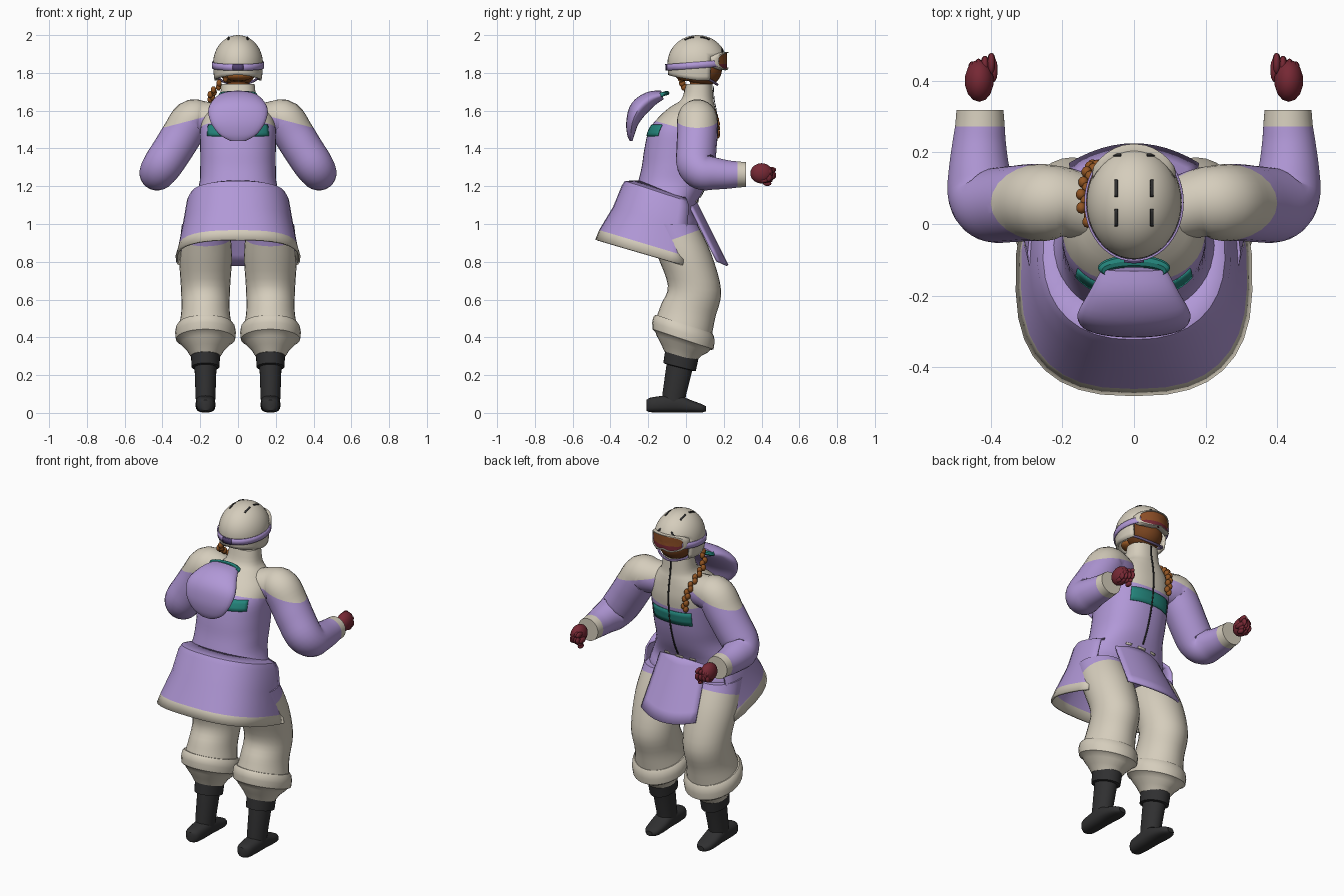
import bpy, bmesh, math
from mathutils import Vector

if "Cube" in bpy.data.objects:
    bpy.data.objects.remove(bpy.data.objects["Cube"])

def mat(name, r, g, b):
    m = bpy.data.materials.new(name)
    m.diffuse_color = [((c / 255 + .055) / 1.055) ** 2.4 for c in (r, g, b)] + [1]
    m.use_nodes = True
    m.node_tree.nodes["Principled BSDF"].inputs["Base Color"].default_value = m.diffuse_color
    return m

CREAM = mat("cream", 213, 205, 188)
PURPLE = mat("lilac", 177, 152, 215)
TEAL = mat("teal", 36, 133, 124)
RED = mat("burgundy", 118, 40, 52)
BLACK = mat("charcoal", 48, 48, 49)
HAIR = mat("hair_brown", 146, 85, 35)
SKIN = mat("skin_brown", 118, 66, 30)
VIOLET = mat("dark_violet", 82, 66, 112)
LENS = mat("amber_lens", 140, 78, 38)

def finish(name, bm, mats, angle=40):
    bmesh.ops.recalc_face_normals(bm, faces=bm.faces)
    me = bpy.data.meshes.new(name)
    bm.to_mesh(me)
    bm.free()
    for m in mats:
        me.materials.append(m)
    me.shade_smooth()
    me.set_sharp_from_angle(angle=math.radians(angle))
    ob = bpy.data.objects.new(name, me)
    bpy.context.collection.objects.link(ob)
    return ob

def spline(rows, k=4):
    """Catmull-Rom densify a list of number tuples."""
    out, n = [], len(rows)
    for i in range(n - 1):
        p0, p1, p2, p3 = (rows[max(0, min(n - 1, i + d))] for d in (-1, 0, 1, 2))
        for j in range(k):
            t = j / k
            out.append(tuple(.5 * (2*b + (c-a)*t + (2*a-5*b+4*c-d)*t*t + (3*b-a-3*c+d)*t**3)
                             for a, b, c, d in zip(p0, p1, p2, p3)))
    return out + [tuple(rows[-1])]

def spow(q, e):
    return math.copysign(abs(q) ** e, q)

def oval(c, u, v, n=28, p=2.0):
    c, u, v = Vector(c), Vector(u), Vector(v)
    return [c + u * spow(math.cos(2*math.pi*i/n), 2/p) + v * spow(math.sin(2*math.pi*i/n), 2/p) for i in range(n)]

def loft(name, rings, mats, cuts=(), caps=True, angle=40):
    """Skin rings; each cut (point, normal) raises the colour index on its positive side."""
    bm = bmesh.new()
    vs = [[bm.verts.new(p) for p in r] for r in rings]
    n = len(vs[0])
    for a, b in zip(vs, vs[1:]):
        for i in range(n):
            bm.faces.new((a[i], a[(i+1) % n], b[(i+1) % n], b[i]))
    if caps:
        bm.faces.new(vs[0])
        bm.faces.new(vs[-1])
    for idx, (co, no) in enumerate(cuts, 1):
        bmesh.ops.bisect_plane(bm, geom=bm.verts[:] + bm.edges[:] + bm.faces[:], plane_co=co, plane_no=no)
        for f in bm.faces:
            if (f.calc_center_median() - Vector(co)).dot(Vector(no)) > 0:
                f.material_index = idx
    return finish(name, bm, mats, angle)

def tube(name, rows, ref, mats, cuts=(), n=24):
    """Round tube through (x, y, z, radius) rows."""
    pts, rings, ref = [Vector(r[:3]) for r in rows], [], Vector(ref)
    for i, r in enumerate(rows):
        t = (pts[min(i+1, len(pts)-1)] - pts[max(i-1, 0)]).normalized()
        u = t.cross(ref).normalized()
        rings.append(oval(pts[i], u * r[3], t.cross(u) * r[3], n))
    return loft(name, rings, mats, cuts)

def patch(name, f, nu, nv, mats, rule=None, thick=.006, angle=40):
    """Sheet f(s, t) with s in -1..1 and t in 0..1."""
    bm = bmesh.new()
    g = [[bm.verts.new(f(2*i/nu - 1, j/nv)) for i in range(nu+1)] for j in range(nv+1)]
    for j in range(nv):
        for i in range(nu):
            face = bm.faces.new((g[j][i], g[j][i+1], g[j+1][i+1], g[j+1][i]))
            face.material_index = rule(i, j) if rule else 0
    ob = finish(name, bm, mats, angle)
    m = ob.modifiers.new("thickness", "SOLIDIFY")
    m.thickness, m.offset = thick, 0
    return ob

def blobs(name, items, m, seg=14):
    bm = bmesh.new()
    for c, r in items:
        vs = bmesh.ops.create_uvsphere(bm, u_segments=seg, v_segments=seg // 2 + 2, radius=1)["verts"]
        for v in vs:
            v.co = Vector((v.co.x*r[0], v.co.y*r[1], v.co.z*r[2])) + Vector(c)
    return finish(name, bm, [m], 60)

# Jacket body: (z, centre y, half width, half depth)
TORSO = spline([(.93, -.09, .28, .145), (1.0, -.1, .282, .165), (1.08, -.115, .262, .162),
                (1.2, -.078, .208, .18), (1.3, -.05, .2, .185), (1.4, -.033, .2, .187),
                (1.5, -.015, .2, .18), (1.57, .01, .18, .15), (1.62, .035, .135, .118),
                (1.66, .06, .1, .085), (1.74, .07, .088, .07)])

def torso_point(a, z, off=0):
    """Jacket surface at angle a from the +y side."""
    for r, q in zip(TORSO, TORSO[1:]):
        if r[0] <= z <= q[0] + 1e-6:
            k = (z - r[0]) / (q[0] - r[0])
            yc, rx, ry = (r[i] + (q[i] - r[i]) * k for i in (1, 2, 3))
    return Vector(((rx + off) * spow(math.sin(a), 2/2.3), yc + (ry + off) * spow(math.cos(a), 2/2.3), z))

loft("jacket_body", [oval((0, yc, z), (rx, 0, 0), (0, ry, 0), 40, 2.3) for z, yc, rx, ry in TORSO],
     [PURPLE, CREAM], [((0, -.18, 1.55), (0, .28, 1))])
patch("chest_stripe", lambda s, t: torso_point(.62*s, 1.355 + .08*t, .003), 16, 3, [TEAL], thick=.004)
patch("back_stripe", lambda s, t: torso_point(math.pi + .88*s, 1.465 + .06*t, .002), 16, 3, [TEAL], thick=.004)
patch("zipper", lambda s, t: torso_point(0, 1.14 + .59*t, .004) + Vector((.0038*s, 0, 0)), 1, 40, [BLACK], thick=.004)
for i in (-1, 0, 1):
    patch(f"belt_tab_{i + 2}", lambda s, t: torso_point(.3*i + .07*s, 1.115 + .01*t, .003), 3, 1, [CREAM])

# Flared coat skirt, open at the front, with a pale hem
SKIRT = [(-.075, .19, .17, 1.225, -.33), (-.08, .25, .24, 1.223, -.33), (-.08, .265, .255, 1.2, -.33),
         (-.1, .285, .28, 1.09, -.32), (-.14, .31, .315, .965, -.3), (-.15, .325, .325, .915, -.29)]

def skirt(s, t):
    yc, rx, ry, z, k = SKIRT[round(t * 5)]
    a = s * math.radians(108)
    e = .85 if t < .7 else .76
    y = yc - ry * spow(math.cos(a), e)
    return Vector((rx * spow(math.sin(a), e), y, z + k * (y - yc + ry)))
patch("coat_skirt", skirt, 20, 5, [PURPLE, CREAM], lambda i, j: int(j == 4), .012, 30)

# Front coat panel
patch("front_panel", lambda s, t: Vector((s*(.145 + .035*t), .045 + .175*t - .055*s*s, 1.13 - .35*t + .025*s*s)),
      12, 6, [PURPLE], thick=.012)

# Hood hanging behind: (y, z, half width, half thickness)
rows = spline([(-.125, 1.683, .09, .024), (-.19, 1.66, .125, .042), (-.25, 1.61, .157, .048),
               (-.283, 1.54, .145, .034), (-.292, 1.475, .1, .02), (-.29, 1.44, .04, .008)])
rings = []
for i, (y, z, w, h) in enumerate(rows):
    a, b = rows[max(i-1, 0)], rows[min(i+1, len(rows)-1)]
    d = Vector((0, b[0]-a[0], b[1]-a[1])).normalized()
    rings.append(oval((0, y, z), (w, 0, 0), Vector((0, -d.z, d.y)) * h))
loft("hood", rings, [PURPLE])
loft("hood_rim", [oval((0, -.13 + .008*math.sin(q), 1.685 + .012*math.cos(q)), (.09 + .011*math.sin(q), 0, 0),
     (0, .026 + .009*math.sin(q), .008)) for q in (i*math.pi/4 for i in range(9))], [TEAL], caps=False)

# Sleeves, gloves, trousers and boots on both sides
for side, k in (("right", 1), ("left", -1)):
    arm = spline([(.12, .04, 1.545, .09), (.19, .06, 1.555, .097), (.245, .06, 1.55, .107), (.295, .06, 1.475, .107),
                  (.348, .055, 1.39, .106), (.398, .055, 1.315, .104), (.425, .09, 1.275, .097),
                  (.432, .15, 1.267, .086), (.432, .22, 1.262, .076), (.43, .27, 1.262, .07), (.43, .318, 1.262, .066)])
    # first cut is the pale cuff, second the pale yoke
    tube(side + "_sleeve", [(k*x, y, z, r) for x, y, z, r in arm], (k*.8, 0, .6), [PURPLE, CREAM, CREAM],
         [((0, .272, 0), (0, 1, 0)), ((k*.28, 0, 1.54), (k*.26, 0, 1))])
    glove = [((k*.432, .4, 1.268), (.041, .06, .054)), ((k*.392, .43, 1.25), (.012, .035, .016)),
             ((k*.4, .43, 1.215), (.014, .022, .014))]
    for i in range(4):
        x, y = k * (.398 + .018 * i), -.008 * i
        glove += [((x, .448 + y, 1.287 - .004*i), (.011, .03, .016)), ((x, .46 + y, 1.258 - .004*i), (.011, .018, .022)),
                  ((x, .437 + y, 1.232), (.011, .022, .014))]
    blobs(side + "_glove", glove, RED)

    # (centre y, z, half width, half depth, tilt)
    legs = spline([(-.08, 1.0, .125, .14, 0), (-.01, .84, .14, .145, 0), (.045, .66, .13, .141, -.1),
                   (.012, .54, .128, .143, -.25), (-.01, .46, .14, .148, -.3)], 4)
    cuff = [(-.01, .47, .145, .15, -.33), (-.012, .455, .156, .161, -.33), (-.014, .425, .161, .165, -.33),
            (-.016, .39, .157, .162, -.33), (-.018, .378, .138, .143, -.33), (-.02, .365, .128, .136, -.33),
            (-.025, .335, .1, .108, -.3), (-.03, .3, .078, .085, -.3)]
    ring = lambda y, z, w, d, t: oval((k*.172, y, z), (k*w, 0, 0), (0, d, d*t))
    loft(side + "_trouser_leg", [ring(*r) for r in legs], [CREAM, PURPLE], [((0, -.065, .92), (0, -.36, 1))])
    loft(side + "_trouser_cuff", [ring(*r) for r in cuff], [CREAM])
    loft(side + "_boot_shaft", [ring(*r) for r in [(-.068, .04, .05, .06, 0), (-.062, .1, .053, .062, -.1),
         (-.035, .24, .058, .068, -.25), (-.034, .243, .074, .086, -.25), (-.022, .31, .077, .088, -.25)]], [BLACK])
    foot = spline([(-.21, .04, .02, .028), (-.19, .042, .042, .038), (-.13, .046, .05, .044), (-.05, .05, .052, .048),
                   (.02, .036, .052, .034), (.08, .025, .042, .023), (.105, .022, .02, .014)], 3)
    loft(side + "_boot_foot", [oval((k*.172, y, z), (w, 0, 0), (0, 0, h), 20, 2.6) for y, z, w, h in foot], [BLACK])

# Head, nape hair and braid
blobs("head", [((0, .09, 1.815), (.095, .1, .088)), ((0, .075, 1.74), (.055, .055, .08))], SKIN, 28)
blobs("nape_hair", [((0, .0, 1.785), (.08, .055, .028))], HAIR, 20)
path = spline([(-.06, -.03, 1.785), (-.11, -.01, 1.725), (-.14, .045, 1.685), (-.138, .1, 1.645),
               (-.125, .145, 1.59), (-.112, .163, 1.53), (-.105, .163, 1.47)], 3)
blobs("braid", [((x + (.007 if i % 2 else -.007), y, z), (.015, .017, .019)) for i, (x, y, z) in enumerate(path)], HAIR, 10)

# Helmet shell with a face opening
def shell(a, z, off=0):
    d = (z - 1.85) / .15
    r = math.sqrt(max(0, 1 - d*d)) if d > 0 else 1 - .16*d*d
    return Vector(((.132*r + off) * math.sin(a), .06 + (.158*r + off) * math.cos(a), z))

bm = bmesh.new()
heights = [1.77, 1.79, 1.81, 1.83] + [1.85 + .15*math.sin(math.pi/2 * i/12) for i in range(13)]
grid = []
for j, z in enumerate(heights):
    ang = [2 * math.pi * i / 40 for i in range(40)]
    drop = max(0, 1 - j / 4)
    grid.append([bm.verts.new(shell(a, z + drop * (.02*max(0, -math.cos(a)) - .01*abs(math.sin(a))))) for a in ang])
for j in range(len(grid) - 1):
    for i in range(40):
        if j < 6 and (i < 7 or i >= 33):
            continue
        bm.faces.new((grid[j][i], grid[j][(i+1) % 40], grid[j+1][(i+1) % 40], grid[j+1][i]))
bmesh.ops.remove_doubles(bm, verts=bm.verts, dist=1e-4)
sh = finish("helmet", bm, [CREAM])
mod = sh.modifiers.new("thickness", "SOLIDIFY")
mod.thickness, mod.offset = .014, -1

def on_top(x, y):
    q = 1 - (x / .132) ** 2 - ((y - .06) / .158) ** 2
    return Vector((x, y, 1.852 + .15 * math.sqrt(max(0, q))))
for i, (x, y, dx, dy) in enumerate([(.05, .1, .004, .024), (.05, .018, .004, .024), (.048, .192, .012, .003)]):
    for k in (1, -1):
        patch(f"vent_{i}_{k}", lambda s, t: on_top(k*x + dx*s, y + dy*(2*t - 1)), 3, 5, [BLACK], thick=.004)

# Goggle strap, buckle, frame and lens
band = lambda a, t, o: shell(a, 1.841 + .012*math.cos(a) + .034*(t - .5), o)
patch("goggle_strap", lambda s, t: band(math.pi + 2.35*s, t, .004), 36, 2, [PURPLE])
patch("strap_buckle", lambda s, t: band(math.pi + .2*s, t, .009), 4, 2, [VIOLET])

def goggle(a, r, out):
    x = .108 * r * spow(math.cos(a), .7)
    z = 1.862 + .046 * r * spow(math.sin(a), .7) + .01 * r * max(0, 1 - abs(x) / .035) * (math.sin(a) < 0)
    return Vector((x, .05 + .165 * math.sqrt(1 - (x / .142) ** 2) + out, z))
prof = [(1.0, -.03), (1.06, -.025), (1.08, .0), (1.05, .009), (.95, .009), (.92, -.004), (1.0, -.03)]
ANG = [2 * math.pi * i / 40 for i in range(40)]
loft("goggle_frame", [[goggle(a, r, o) for a in ANG] for r, o in prof], [CREAM], caps=False)
loft("goggle_lens", [[goggle(a, r, .002) for a in ANG] for r in (.96, .7, .45, .2, .02)], [RED, LENS],
     [((0, 0, 1.847), (0, 0, 1))])

# Chin strap
tube("chin_strap", [r + (.007,) for r in spline([(-.115, .07, 1.79), (-.085, .135, 1.758), (0, .165, 1.738),
                                                 (.085, .135, 1.758), (.115, .07, 1.79)])], (0, 0, 1), [PURPLE], n=8)
